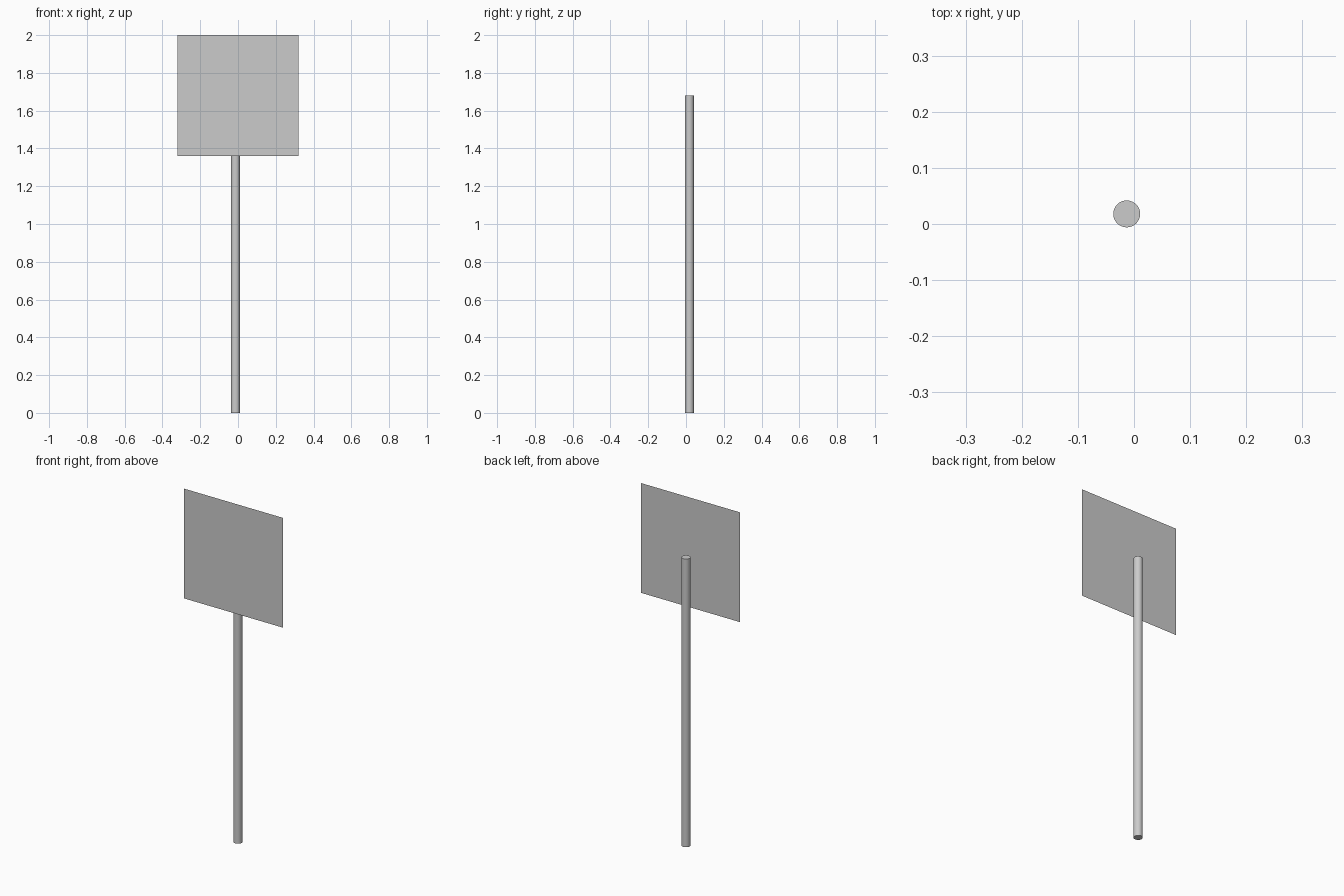
import bpy
import math

if "Cube" in bpy.data.objects:
    bpy.data.objects.remove(bpy.data.objects["Cube"])

# Round post, set slightly behind and left of the panel centre
POST_H = 1.68
bpy.ops.mesh.primitive_cylinder_add(vertices=32, radius=0.024, depth=POST_H,
                                    location=(-0.013, 0.018, POST_H / 2))
post = bpy.context.object
post.name = "post"
bpy.ops.object.shade_smooth_by_angle(angle=math.radians(30))

# Thin square sign panel facing the front
bpy.ops.mesh.primitive_plane_add(size=0.64, location=(0, -0.042, 1.68),
                                 rotation=(math.radians(90), 0, 0))
panel = bpy.context.object
panel.name = "sign_panel"
